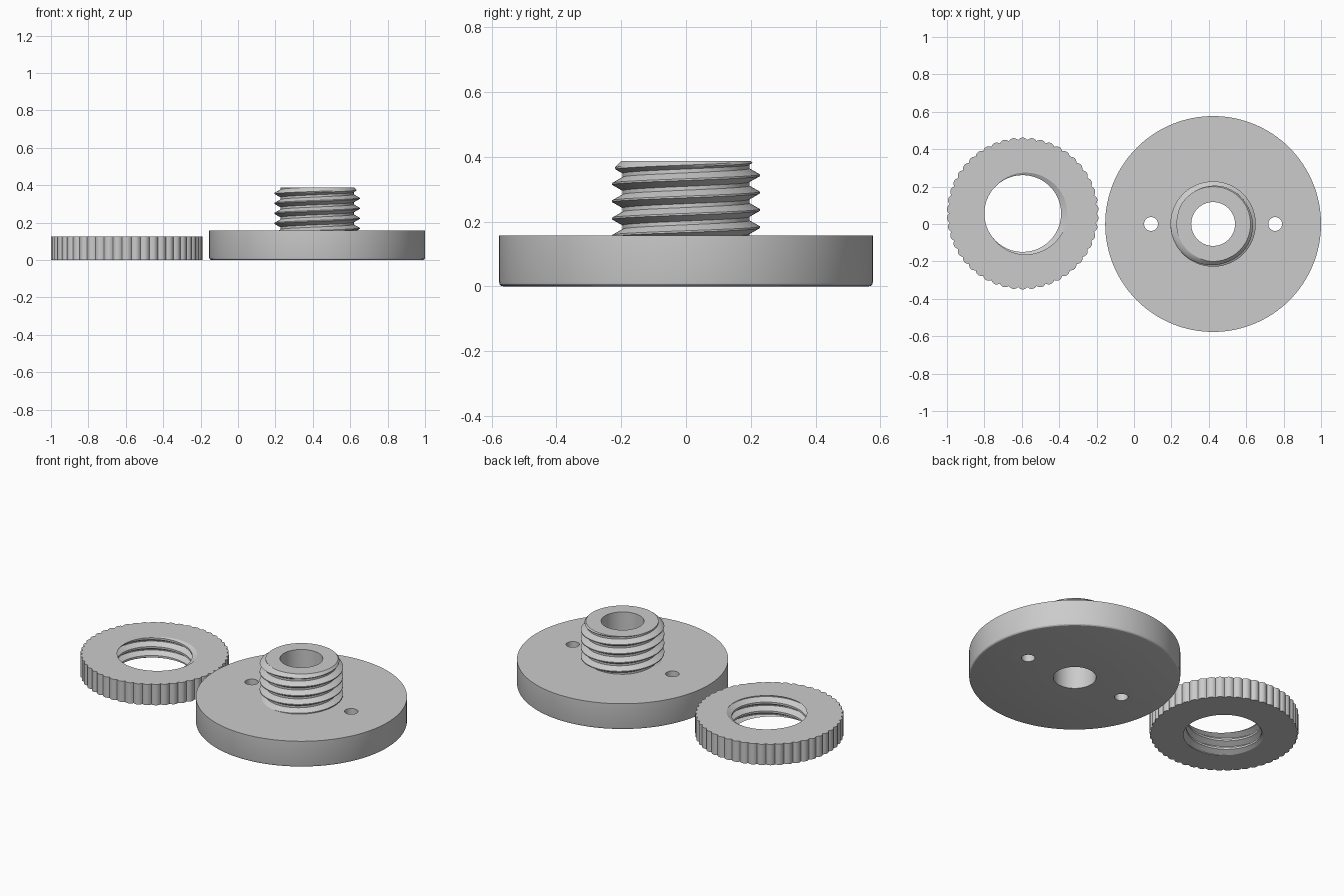
import bpy, bmesh, math

if "Cube" in bpy.data.objects:
    bpy.data.objects.remove(bpy.data.objects["Cube"])

TAU = 2 * math.pi
PITCH = 0.0535

grey = bpy.data.materials.new("plain grey")
grey.diffuse_color = (0.6, 0.6, 0.6, 1)
grey.use_nodes = True
grey.node_tree.nodes["Principled BSDF"].inputs["Base Color"].default_value = grey.diffuse_color


def thread(angle, z0, z1, crest, root, phase, limit=None):
    """Column of (radius, z) points through a right-handed helical thread."""
    centre = phase + PITCH * angle / TAU
    turns = math.ceil((z1 - z0) / PITCH) + 2
    first = math.floor((z0 - phase) / PITCH) - 2

    def radius(z):
        d = abs((z - centre + PITCH / 2) % PITCH - PITCH / 2) / PITCH
        t = min(max((0.39 - d) / (0.39 - 0.05), 0), 1)
        r = root + (crest - root) * t
        return min(r, limit(z)) if limit else r

    points = [(radius(z0), z0)]
    for k in range(first, first + turns + 3):
        for f in (-0.39, -0.27, -0.16, -0.05, 0.05, 0.16, 0.27, 0.39):
            z = min(max(centre + (k + f) * PITCH, z0), z1)
            points.append((radius(z), z))
    points.append((radius(z1), z1))
    return points


def sweep(name, x, y, segments, column):
    """Revolve a closed profile that may change with the angle."""
    bm = bmesh.new()
    grid = []
    for i in range(segments + 1):
        a = TAU * i / segments
        grid.append([bm.verts.new((r * math.cos(a), r * math.sin(a), z))
                     for r, z in column(a)])
    for p, q in zip(grid, grid[1:]):
        for j in range(len(p)):
            k = (j + 1) % len(p)
            bm.faces.new((p[j], q[j], q[k], p[k]))
    bmesh.ops.remove_doubles(bm, verts=bm.verts, dist=2e-5)
    bmesh.ops.recalc_face_normals(bm, faces=bm.faces)
    mesh = bpy.data.meshes.new(name)
    bm.to_mesh(mesh)
    bm.free()
    ob = bpy.data.objects.new(name, mesh)
    ob.location = (x, y, 0)
    mesh.materials.append(grey)
    bpy.context.collection.objects.link(ob)
    return ob


def smooth(ob):
    bpy.ops.object.select_all(action='DESELECT')
    ob.select_set(True)
    bpy.context.view_layer.objects.active = ob
    bpy.ops.object.shade_smooth_by_angle(angle=math.radians(25))


# Round flange with a drilled, threaded stud
BASE_X, BASE_R, BASE_H, TOP, BORE = 0.423, 0.577, 0.157, 0.387, 0.117


def flange_column(a):
    edge = [(BASE_R - 0.013 * (1 - math.sin(t)), 0.013 * (1 - math.cos(t)))
            for t in (0, math.pi / 6, math.pi / 3, math.pi / 2)]
    stud = thread(a, BASE_H, TOP, 0.228, 0.196, 0.343 - PITCH / 4,
                  lambda z: 0.2 + (TOP - z))
    return [(BORE, 0)] + edge + [(BASE_R, BASE_H)] + stud + [(BORE, TOP)]


flange = sweep("threaded_flange", BASE_X, 0, 128, flange_column)

# Two pin holes through the flange
for side in (-1, 1):
    bpy.ops.mesh.primitive_cylinder_add(vertices=32, radius=0.037, depth=0.5,
                                        location=(BASE_X + side * 0.332, 0, 0.08))
    cutter = bpy.context.object
    cutter.name = "pin_hole_cutter"
    cutter.data.materials.append(grey)
    cut = flange.modifiers.new("pin hole", 'BOOLEAN')
    cut.operation, cut.solver, cut.object = 'DIFFERENCE', 'EXACT', cutter
    bpy.context.view_layer.objects.active = flange
    bpy.ops.object.modifier_apply(modifier=cut.name)
    bpy.data.objects.remove(cutter)
smooth(flange)

# Ring nut with scalloped grip and internal thread
NUT_H, RIBS = 0.125, 50


def nut_column(a):
    u = (a * RIBS / TAU) % 1
    rim = 0.406 - 0.012 * abs(2 * u - 1) ** 2
    return thread(a, 0, NUT_H, 0.237, 0.205, NUT_H) + [(rim, NUT_H), (rim, 0)]


nut = sweep("ring_nut", -0.595, 0.056, RIBS * 8, nut_column)
smooth(nut)
